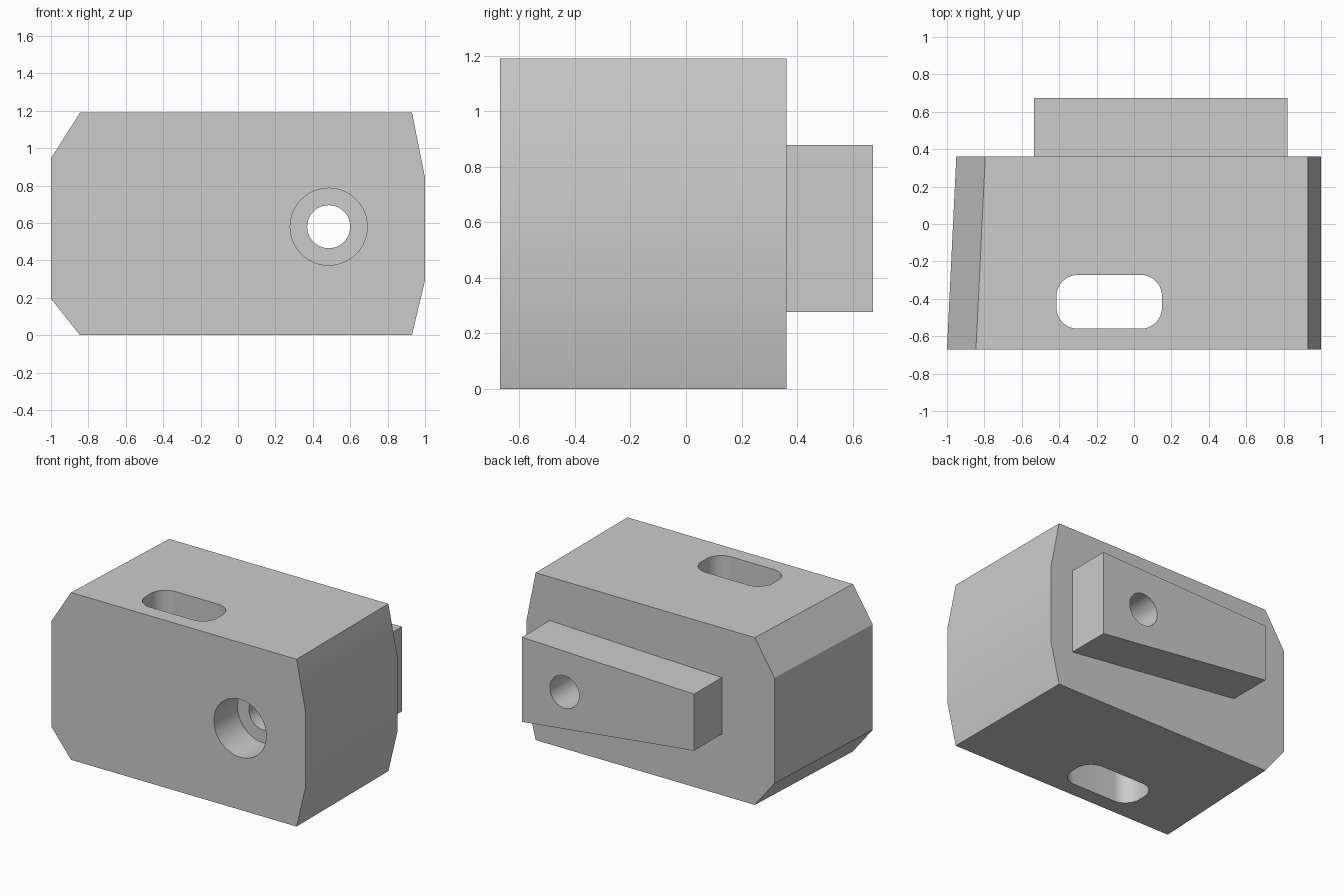
import bpy
import bmesh
from math import cos, sin, pi, radians
from mathutils import Vector

cube = bpy.data.objects.get("Cube")
if cube:
    bpy.data.objects.remove(cube, do_unlink=True)

grey = bpy.data.materials.new("plain_grey")
grey.use_nodes = True
grey.diffuse_color = (0.6, 0.6, 0.6, 1)
grey.node_tree.nodes["Principled BSDF"].inputs["Base Color"].default_value = (0.6, 0.6, 0.6, 1)


def loft(name, start, end):
    """Solid between two matching closed outlines."""
    bm = bmesh.new()
    a = [bm.verts.new(p) for p in start]
    b = [bm.verts.new(p) for p in end]
    bm.faces.new(a)
    bm.faces.new(b[::-1])
    for i in range(len(a)):
        j = (i + 1) % len(a)
        bm.faces.new((a[j], a[i], b[i], b[j]))
    bmesh.ops.recalc_face_normals(bm, faces=bm.faces)
    mesh = bpy.data.meshes.new(name)
    bm.to_mesh(mesh)
    bm.free()
    mesh.materials.append(grey)
    obj = bpy.data.objects.new(name, mesh)
    bpy.context.collection.objects.link(obj)
    return obj


def extrude_y(name, outline, y0, y1):
    return loft(name, [(x, y0, z) for x, z in outline], [(x, y1, z) for x, z in outline])


def circle(cx, cz, r, n=64):
    return [(cx + r * cos(2 * pi * i / n), cz + r * sin(2 * pi * i / n)) for i in range(n)]


def rounded_rect(x0, x1, y0, y1, r, n=10):
    corners = [(x1 - r, y1 - r), (x0 + r, y1 - r), (x0 + r, y0 + r), (x1 - r, y0 + r)]
    return [(cx + r * cos(pi / 2 * (q + i / n)), cy + r * sin(pi / 2 * (q + i / n)))
            for q, (cx, cy) in enumerate(corners) for i in range(n + 1)]


def cut(obj, cutter):
    cutter.hide_render = True
    mod = obj.modifiers.new("cut", 'BOOLEAN')
    mod.operation = 'DIFFERENCE'
    mod.solver = 'EXACT'
    mod.object = cutter
    bpy.context.view_layer.objects.active = obj
    bpy.ops.object.modifier_apply(modifier=mod.name)
    bpy.data.objects.remove(cutter, do_unlink=True)


FRONT, BACK, END = -0.67, 0.362, 0.673
HOLE = (0.485, 0.58)

# Main block: chamfered outline, its -x side leaning inward towards the back
outline = [(-0.845, 0), (0.93, 0), (1, 0.295), (1, 0.84),
           (0.93, 1.19), (-0.845, 1.19), (-1, 0.945), (-1, 0.195)]
block = loft("main_block",
             [(x, FRONT, z) for x, z in outline],
             [(x + (0.05 if x < 0 else 0), BACK, z) for x, z in outline])

# Tapered bar on the back
bar = extrude_y("back_bar", [(-0.535, 0.435), (0.82, 0.278), (0.82, 0.88), (-0.535, 0.837)], BACK, END)

# Vertical slot
slot = rounded_rect(-0.415, 0.15, -0.56, -0.272, 0.115)
cut(block, loft("slot_cutter", [(x, y, -0.2) for x, y in slot], [(x, y, 1.4) for x, y in slot]))

# Counterbore in the front and bolt hole through both parts
cut(block, extrude_y("counterbore_cutter", circle(*HOLE, 0.206), FRONT - 0.2, FRONT + 0.265))
for part in (block, bar):
    cut(part, extrude_y("bolt_hole_cutter", circle(*HOLE, 0.115), FRONT - 0.2, END + 0.2))

# Smooth the curved walls, keep the edges crisp
for part in (block, bar):
    bpy.ops.object.select_all(action='DESELECT')
    part.select_set(True)
    bpy.context.view_layer.objects.active = part
    bpy.ops.object.shade_smooth_by_angle(angle=radians(30))
